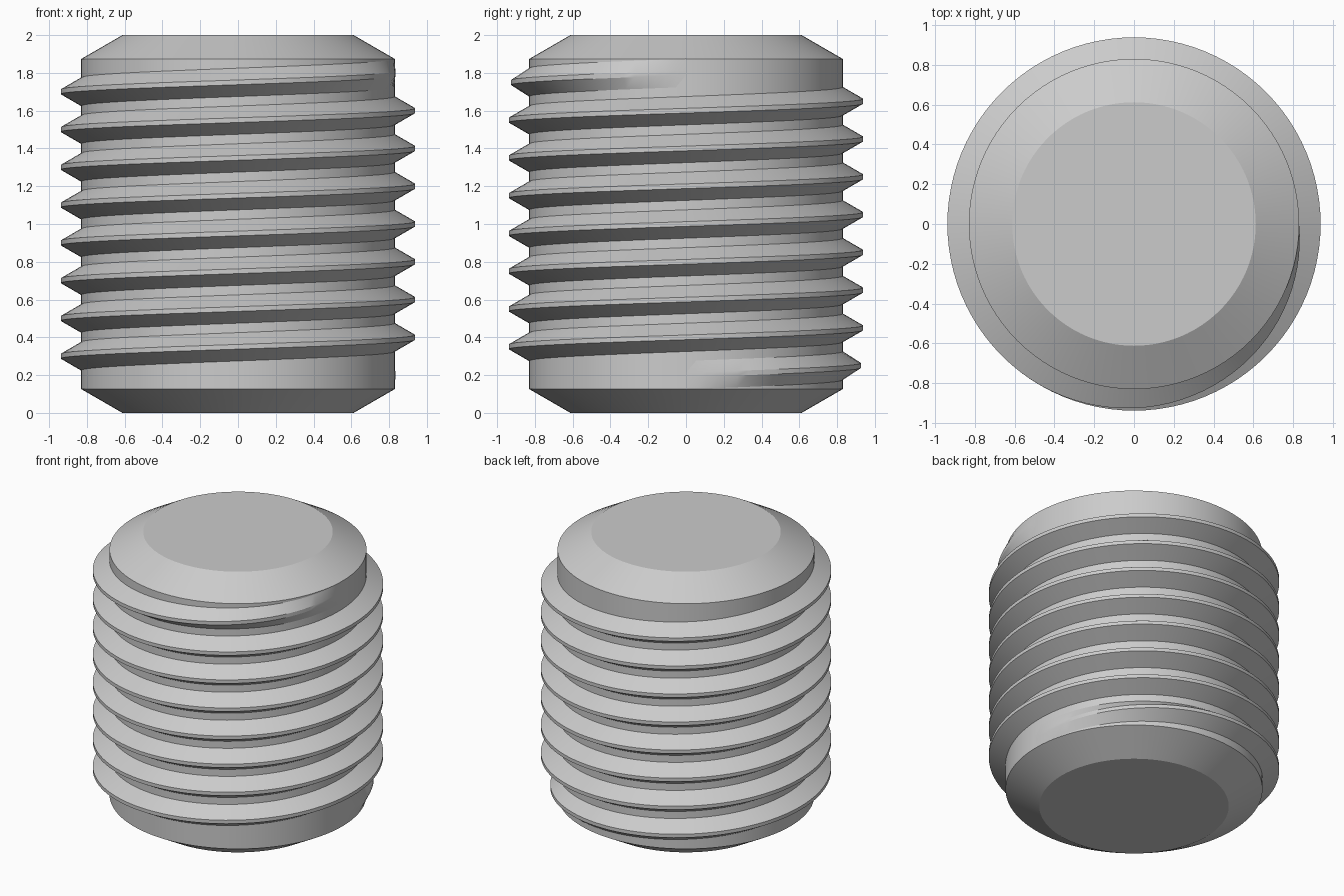
import bpy, bmesh, math

cube = bpy.data.objects.get("Cube")
if cube:
    bpy.data.objects.remove(cube, do_unlink=True)

SEG = 96                       # sides per turn
ROOT, CREST = 0.83, 0.938      # thread radii
PITCH, TURNS, START = 0.2, 8, 0.2
FADE = 0.36 * SEG              # steps of run-out at each end

steel = bpy.data.materials.new("steel_grey")
steel.use_nodes = True
grey = (0.6, 0.6, 0.6, 1)
steel.diffuse_color = grey
steel.node_tree.nodes["Principled BSDF"].inputs["Base Color"].default_value = grey


def ring_point(bm, radius, step, z):
    a = 2 * math.pi * step / SEG
    return bm.verts.new((radius * math.cos(a), radius * math.sin(a), z))


def bridge(bm, a, b):
    for i in range(len(a) - 1):
        bm.faces.new((a[i], b[i], b[i + 1], a[i + 1]))


def finish(bm, name):
    mesh = bpy.data.meshes.new(name)
    bm.to_mesh(mesh)
    bm.free()
    obj = bpy.data.objects.new(name, mesh)
    bpy.context.collection.objects.link(obj)
    mesh.materials.append(steel)
    bpy.ops.object.select_all(action="DESELECT")
    obj.select_set(True)
    bpy.context.view_layer.objects.active = obj
    bpy.ops.object.shade_smooth_by_angle(angle=math.radians(20))
    return obj


# Core: plain cylinder with a chamfer at both ends
bm = bmesh.new()
outline = [(0.612, 0), (ROOT, 0.126), (ROOT, 1.874), (0.612, 2)]
columns = [[ring_point(bm, r, s, z) for r, z in outline] for s in range(SEG)]
for s in range(SEG):
    bridge(bm, columns[s], columns[(s + 1) % SEG])
bm.faces.new([c[0] for c in reversed(columns)])
bm.faces.new([c[-1] for c in columns])
finish(bm, "core")

# Thread: helical ridge that rises out of the core and sinks back in
bm = bmesh.new()
tooth = [(0, -0.075), (1, -0.0125), (1, 0.0125), (0, 0.075)]
steps = SEG * TURNS
previous = None
for s in range(steps + 1):
    near_end = min(s, steps - s, FADE) / FADE
    height = (CREST - ROOT) * math.sin(near_end * math.pi / 2)
    z = START + PITCH * s / SEG
    section = [ring_point(bm, ROOT + height * h, s, z + dz) for h, dz in tooth]
    if previous:
        bridge(bm, previous, section)
    previous = section
finish(bm, "thread")
